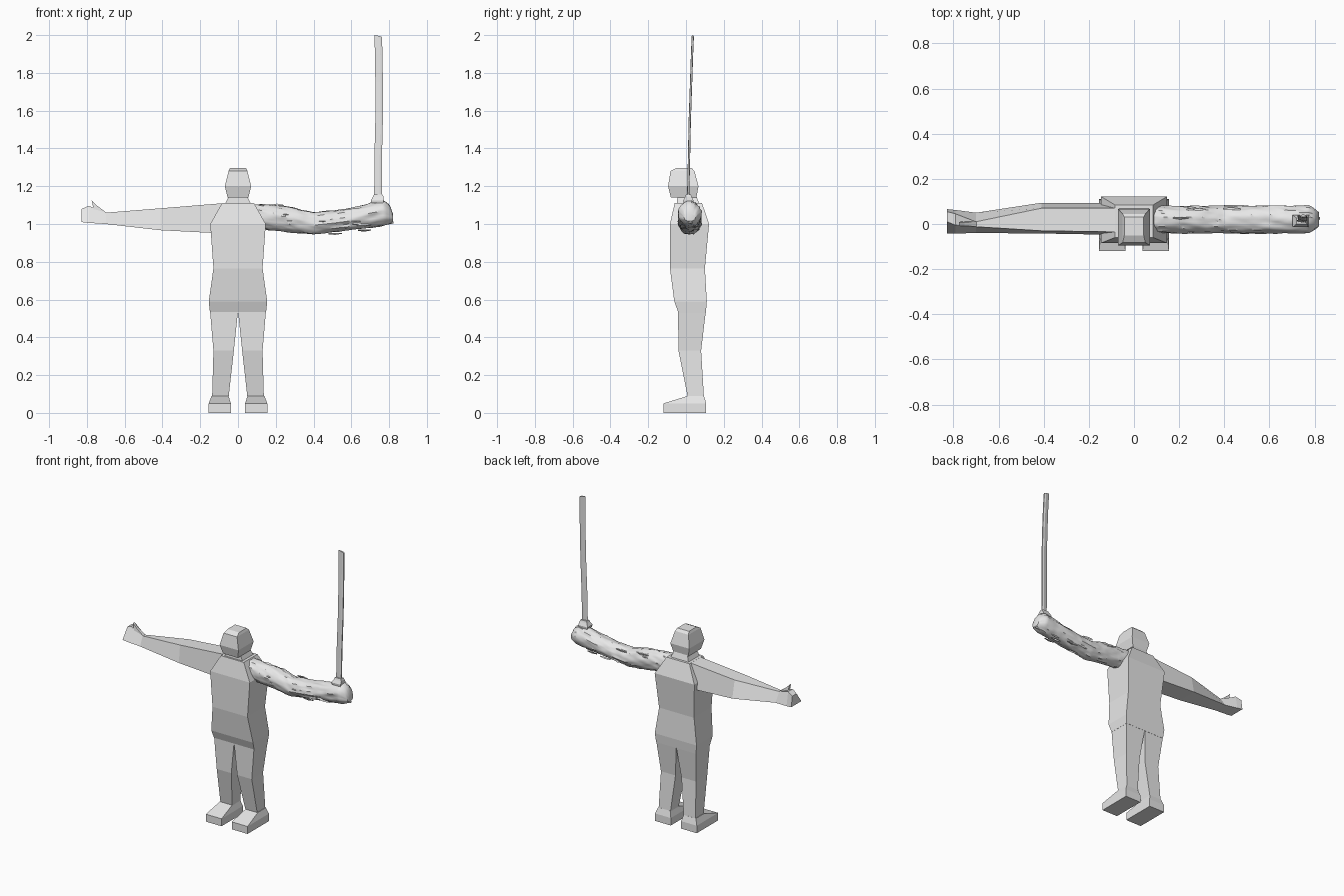
import bpy, math, random
from mathutils import Vector, noise

cube = bpy.data.objects.get("Cube")
if cube:
    bpy.data.objects.remove(cube)

grey = bpy.data.materials.new("plain grey")
grey.use_nodes = True
grey.diffuse_color = (0.8, 0.8, 0.8, 1)
grey.node_tree.nodes["Principled BSDF"].inputs["Base Color"].default_value = (0.8, 0.8, 0.8, 1)


def loft(name, rings, smooth=False):
    """Skin a list of equal-sized point rings and cap both ends."""
    n = len(rings[0])
    verts = [p for ring in rings for p in ring]
    faces = [list(range(n))[::-1], [len(verts) - n + i for i in range(n)]]
    for r in range(len(rings) - 1):
        for i in range(n):
            j = (i + 1) % n
            faces.append([r * n + i, r * n + j, (r + 1) * n + j, (r + 1) * n + i])
    mesh = bpy.data.meshes.new(name)
    mesh.from_pydata(verts, [], faces)
    mesh.materials.append(grey)
    obj = bpy.data.objects.new(name, mesh)
    bpy.context.collection.objects.link(obj)
    bpy.ops.object.select_all(action="DESELECT")
    obj.select_set(True)
    bpy.context.view_layer.objects.active = obj
    # Make every face point outwards
    bpy.ops.object.mode_set(mode="EDIT")
    bpy.ops.mesh.select_all(action="SELECT")
    bpy.ops.mesh.normals_make_consistent(inside=False)
    bpy.ops.object.mode_set(mode="OBJECT")
    if smooth:
        bpy.ops.object.shade_smooth_by_angle(angle=math.radians(40))
    return obj


def tower(name, levels):
    """Stack rectangles given as z, x0, x1, y front, y back."""
    return loft(name, [[(a, f, z), (b, f, z), (b, k, z), (a, k, z)]
                       for z, a, b, f, k in levels])


def sleeve(name, sections):
    """Loft along x: x, bottom z, top z, bottom front y, top front y, top back y, bottom back y."""
    return loft(name, [[(x, bf, lo), (x, tf, hi), (x, tb, hi), (x, bb, lo)]
                       for x, lo, hi, bf, tf, tb, bb in sections])


# Torso, neck and head
tower("torso", [(z, -w, w, f, k) for z, w, f, k in [
    (0.53, 0.148, -0.04, 0.105), (0.59, 0.155, -0.062, 0.11),
    (0.765, 0.13, -0.085, 0.10), (1.0, 0.147, -0.085, 0.122),
    (1.11, 0.085, -0.06, 0.085)]])
tower("neck", [(1.09, -0.075, 0.075, -0.05, 0.075), (1.15, -0.048, 0.048, -0.045, 0.055)])
tower("head", [(1.14, -0.055, 0.055, -0.08, 0.055), (1.2, -0.07, 0.07, -0.095, 0.066),
               (1.28, -0.05, 0.05, -0.082, 0.045), (1.296, -0.043, 0.043, -0.05, 0.03)])

# Legs and feet, one of each per side
for side, s in (("left", 1), ("right", -1)):
    tower(side + "_leg", [(z, s * a, s * b, f, k) for z, a, b, f, k in [
        (0.08, 0.05, 0.137, 0.01, 0.095), (0.33, 0.022, 0.13, -0.04, 0.08),
        (0.54, 0.0, 0.148, -0.042, 0.105)]])
    tower(side + "_foot", [(z, s * a, s * b, f, k) for z, a, b, f, k in [
        (0, 0.038, 0.155, -0.12, 0.107), (0.05, 0.038, 0.155, -0.12, 0.107),
        (0.09, 0.05, 0.14, 0.01, 0.095)]])

# Right arm with a simple mitten hand and a raised thumb
sleeve("right_arm", [
    (-0.08, 0.95, 1.11, -0.048, -0.035, 0.07, 0.092),
    (-0.41, 0.967, 1.083, -0.042, -0.03, 0.07, 0.094),
    (-0.70, 1.0, 1.06, -0.04, -0.012, 0.01, 0.05)])
sleeve("right_hand", [
    (-0.70, 1.0, 1.06, -0.04, -0.012, 0.01, 0.05),
    (-0.79, 1.006, 1.096, -0.042, -0.005, 0.045, 0.062),
    (-0.828, 1.01, 1.08, -0.042, 0.01, 0.055, 0.066)])
loft("right_thumb", [
    [(-0.69, -0.012, 1.055), (-0.76, -0.012, 1.06), (-0.76, 0.012, 1.06), (-0.69, 0.012, 1.055)],
    [(-0.75, -0.008, 1.10), (-0.775, -0.008, 1.125), (-0.775, 0.008, 1.125), (-0.75, 0.008, 1.10)]])

# Left arm: a gnarled log with ridges of bark running lengthwise
random.seed(4)
profile = [(0.08, 0.98, 1.105), (0.2, 0.965, 1.10), (0.29, 0.953, 1.09), (0.4, 0.945, 1.063),
           (0.52, 0.96, 1.075), (0.64, 0.975, 1.093), (0.7, 0.982, 1.11),
           (0.77, 0.99, 1.125), (0.805, 1.0, 1.10), (0.82, 1.015, 1.055)]
sides, count = 36, 70
rings = []
for r in range(count):
    x = 0.08 + 0.74 * r / (count - 1)
    k = max(i for i in range(len(profile) - 1) if profile[i][0] <= x + 1e-6)
    (x0, l0, h0), (x1, l1, h1) = profile[k], profile[k + 1]
    t = (x - x0) / (x1 - x0)
    low, high = l0 + (l1 - l0) * t, h0 + (h1 - h0) * t
    width = 0.06 * min(1, math.sqrt(max(0.2, (0.835 - x) / 0.06)))
    ring = []
    for i in range(sides):
        a = math.tau * i / sides
        c, s = math.cos(a), math.sin(a)
        bark = noise.noise(Vector((x * 9, c * 3.5, s * 3.5)))
        fine = noise.noise(Vector((x * 20, c * 8, s * 8)))
        g = 1 + 0.1 * bark + 0.07 * fine
        ring.append((x, 0.02 + width * c * g, (low + high) / 2 + (high - low) / 2 * s * g))
    rings.append(ring)
loft("left_bark_arm", rings, smooth=True)

# Knot at the fist, sharp splinter at the tip and thin slivers of bark
loft("left_fist_splinter", [
    [(0.79, 0.02 + 0.03 * math.cos(a), 1.02 + 0.025 * math.sin(a)) for a in (0, 1.3, 2.6, 3.8, 5)],
    [(0.824, 0.025 + 0.005 * math.cos(a), 1.008 + 0.004 * math.sin(a)) for a in (0, 1.3, 2.6, 3.8, 5)]])
for i in range(26):
    x, a = random.uniform(0.14, 0.68), random.uniform(0, math.tau)
    k = max(j for j in range(len(profile) - 1) if profile[j][0] <= x)
    low, high = profile[k][1:]
    length = random.uniform(0.03, 0.08)

    def on_bark(dx, da, out):
        return (x + dx, 0.02 + (0.06 + out) * math.cos(a + da),
                (low + high) / 2 + ((high - low) / 2 + out) * math.sin(a + da))
    loft("bark_sliver", [
        [on_bark(0, -0.1, -0.006), on_bark(0, 0, 0.0), on_bark(0, 0.1, -0.006)],
        [on_bark(length / 2, -0.13, -0.006), on_bark(length / 2, 0, 0.003), on_bark(length / 2, 0.13, -0.006)],
        [on_bark(length, -0.03, -0.008), on_bark(length, 0, -0.003), on_bark(length, 0.03, -0.008)]])

# Sword: grip inside the fist, small guard, gently bowed thin blade
tower("sword_grip", [(1.04, 0.722, 0.758, 0.0, 0.03), (1.13, 0.722, 0.76, 0.0, 0.03)])
tower("sword_guard", [(1.11, 0.708, 0.768, -0.012, 0.038), (1.125, 0.703, 0.772, -0.014, 0.04),
                      (1.145, 0.715, 0.77, -0.004, 0.03), (1.157, 0.72, 0.765, 0.0, 0.026)])
blade = []
for z, x, y in [(1.13, 0.741, 0.011), (1.35, 0.742, 0.016), (1.55, 0.747, 0.02),
                (1.75, 0.747, 0.027), (1.9, 0.745, 0.032), (1.995, 0.742, 0.036)]:
    tip = 0.005 if z > 1.95 else 0
    blade.append([(x - 0.02, y, z + tip), (x + 0.008, y - 0.006, z),
                  (x + 0.02, y - 0.004, z - tip), (x + 0.02, y + 0.004, z - tip),
                  (x + 0.008, y + 0.006, z)])
loft("sword_blade", blade)
